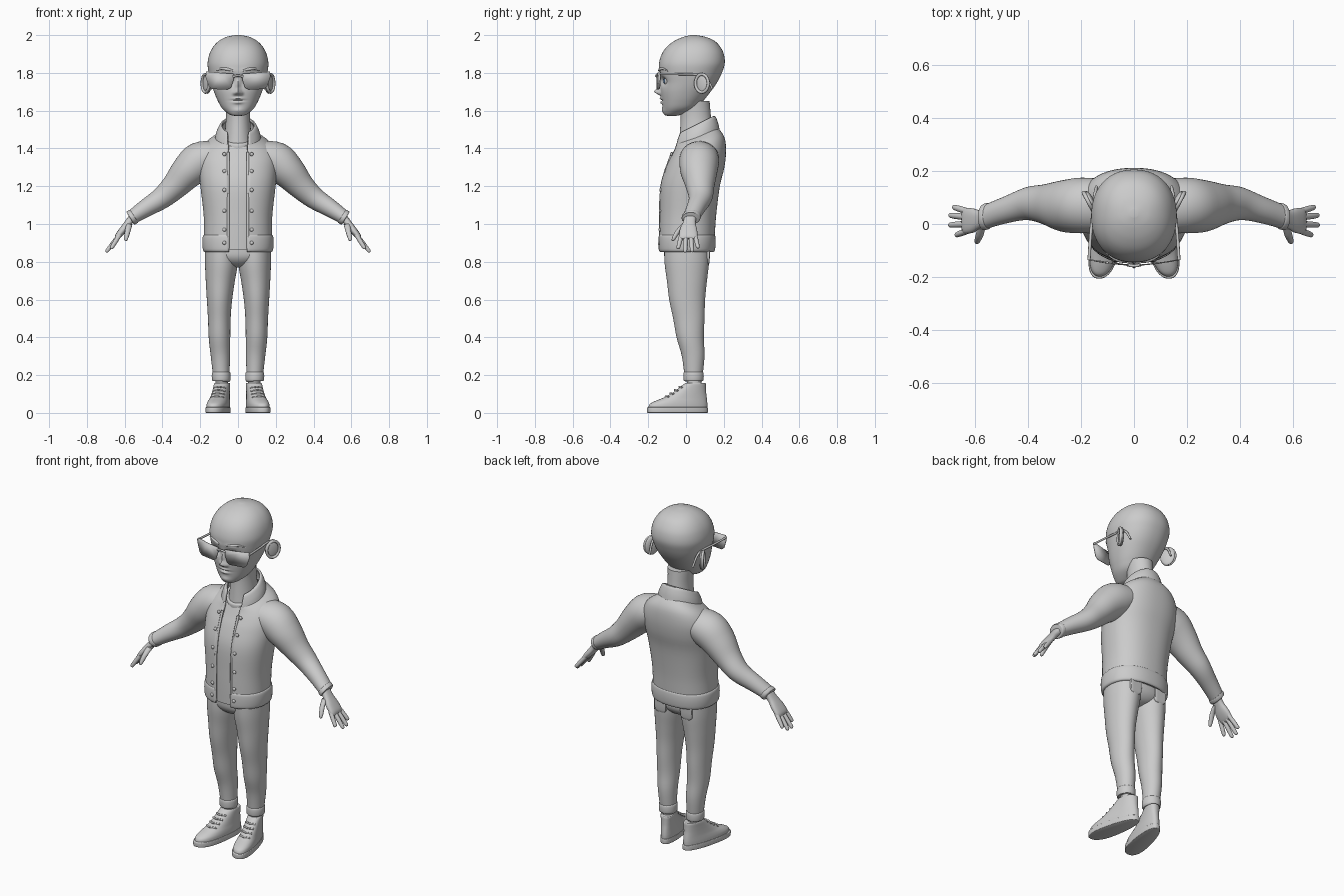
import bpy, bmesh, math
from mathutils import Vector, Matrix


def finish(bm, name, mirror=False, thick=0, color=None, angle=40):
    bmesh.ops.recalc_face_normals(bm, faces=bm.faces)
    me = bpy.data.meshes.new(name)
    bm.to_mesh(me)
    bm.free()
    ob = bpy.data.objects.new(name, me)
    bpy.context.collection.objects.link(ob)
    bpy.ops.object.select_all(action='DESELECT')
    ob.select_set(True)
    bpy.context.view_layer.objects.active = ob
    bpy.ops.object.shade_smooth_by_angle(angle=math.radians(angle))
    if thick:
        m = ob.modifiers.new("thickness", 'SOLIDIFY')
        m.thickness, m.offset = thick, 0
    if mirror:
        m = ob.modifiers.new("mirror", 'MIRROR')
        m.use_mirror_merge = False
    if color:
        mat = bpy.data.materials.new(name)
        mat.diffuse_color = color
        me.materials.append(mat)
    return ob


def spline(rows, steps):
    """Catmull-Rom through rows of equal length."""
    out = []
    for i in range(len(rows) - 1):
        a, b, c, d = (rows[max(0, min(len(rows) - 1, i + k))] for k in (-1, 0, 1, 2))
        for s in range(steps):
            t = s / steps
            out.append([q + .5 * t * (r - p + t * (2*p - 5*q + 4*r - w + t * (3*(q - r) + w - p)))
                        for p, q, r, w in zip(a, b, c, d)])
    return out + [list(rows[-1])]


def tube(name, rows, n=32, e=2.0, steps=4, gap=0, fn=None, **kw):
    """Loft of superellipses; row = x, y, z, radius in xz plane, radius in y, tilt.
    gap > 0 leaves the front open to that half width."""
    rows = spline([tuple(r) + (0,) * (6 - len(r)) for r in rows], steps)
    bm = bmesh.new()
    rings = []
    for i, (x, y, z, ra, rb, tilt) in enumerate(rows):
        p, q = rows[max(0, i - 1)], rows[min(len(rows) - 1, i + 1)]
        tx, tz = q[0] - p[0], q[2] - p[2]
        l = math.hypot(tx, tz) or 1
        tx, tz, ra, rb = tx / l, tz / l, max(ra, .001), max(rb, .001)
        a0 = math.asin(min(1, gap / ra) ** (e / 2))
        ring = []
        for k in range(n + 1 if gap else n):
            t = a0 + (2 * math.pi - 2 * a0) * k / n
            s, c = math.sin(t), math.cos(t)
            u = ra * math.copysign(abs(s) ** (2 / e), s)
            v = -rb * math.copysign(abs(c) ** (2 / e), c)
            co = Vector((x + tz * u, y + v, z - tx * u + tilt * v))
            ring.append(bm.verts.new(fn(co) if fn else co))
        rings.append(ring)
    for r, s in zip(rings, rings[1:]):
        for k in range(n):
            j = (k + 1) if gap else (k + 1) % n
            bm.faces.new((r[k], r[j], s[j], s[k]))
    if not gap:
        bm.faces.new(rings[0])
        bm.faces.new(rings[-1])
    return finish(bm, name, **kw)


def ball(name, pos, scale, rot=0, **kw):
    bm = bmesh.new()
    m = Matrix.Translation(pos) @ Matrix.Rotation(rot, 4, 'Z') @ Matrix.Diagonal((*scale, 1))
    bmesh.ops.create_uvsphere(bm, u_segments=24, v_segments=14, radius=1, matrix=m)
    return finish(bm, name, **kw)


def wire(name, pts, r, cyclic=False):
    cu = bpy.data.curves.new(name, 'CURVE')
    cu.dimensions, cu.bevel_depth, cu.bevel_resolution, cu.use_fill_caps = '3D', r, 3, True
    sp = cu.splines.new('POLY')
    pts = pts if cyclic else spline(pts, 5)
    sp.points.add(len(pts) - 1)
    for p, co in zip(sp.points, pts):
        p.co = (*co, 1)
    sp.use_cyclic_u, sp.use_smooth = cyclic, True
    ob = bpy.data.objects.new(name, cu)
    bpy.context.collection.objects.link(ob)
    ob.modifiers.new("mirror", 'MIRROR').use_mirror_merge = False
    return ob


def front_y(rows, x, z, e):
    """Front surface of a vertical loft at x, z."""
    for a, b in zip(rows, rows[1:]):
        if a[2] <= z <= b[2]:
            t = (z - a[2]) / (b[2] - a[2])
            y, ra, rb = (a[i] + t * (b[i] - a[i]) for i in (1, 3, 4))
            return y - rb * (1 - (x / ra) ** e) ** (1 / e)


# head: half width, front y and back y at each height, then facial bumps
HEAD = [(0, (f + b) / 2, z, w, (b - f) / 2) for z, w, f, b in (
    (1.573, .02, -.10, -.05), (1.58, .045, -.114, -.02), (1.61, .082, -.122, .05),
    (1.65, .106, -.128, .09), (1.70, .127, -.135, .13), (1.75, .143, -.135, .165),
    (1.80, .155, -.142, .19), (1.85, .161, -.143, .205), (1.90, .151, -.128, .20),
    (1.94, .130, -.10, .18), (1.97, .10, -.06, .15), (1.99, .062, -.015, .105), (2.0, .015, .025, .055))]
BUMPS = [(0, 1.70, .014, .015, -.032), (0, 1.735, .011, .025, -.018), (.017, 1.692, .009, .010, -.014),
         (.058, 1.757, .03, .02, .025), (.05, 1.81, .035, .012, -.005), (0, 1.664, .025, .006, -.010),
         (0, 1.643, .022, .007, -.010), (0, 1.654, .035, .004, .005), (0, 1.60, .03, .015, -.008)]


def face(v):
    if v.y < 0:
        v.y += sum(d * math.exp(-((abs(v.x) - x) / sx) ** 2 - ((v.z - z) / sz) ** 2)
                   for x, z, sx, sz, d in BUMPS)
    return v


tube("head", HEAD, n=112, e=2.2, steps=10, fn=face, angle=60)
tube("neck", [(0, .05, 1.40, .08, .09), (0, .055, 1.48, .07, .088), (0, .052, 1.57, .064, .08),
              (0, .045, 1.65, .07, .08)])
ball("eyes", (.058, -.087, 1.757), (.03, .03, .03), mirror=True)
ball("irises", (.058, -.115, 1.757), (.014, .005, .014), mirror=True, color=(.02, .2, .7, 1))
tube("eyebrows", [(x, front_y(HEAD, x, z, 2.2) - .003, z, r, r) for x, z, r in (
    (.025, 1.812, .004), (.06, 1.82, .008), (.09, 1.822, .006), (.118, 1.81, .002))], n=10, mirror=True)

# ears with a raised rim
ball("ears", (.163, .087, 1.745), (.013, .042, .056), -.5, mirror=True)
wire("ear_rims", [(.172 + .018 * math.cos(a), .084 + .034 * math.cos(a), 1.745 + .048 * math.sin(a))
                  for a in (i * math.pi / 12 for i in range(24))], .008, True)

# glasses: rims, lenses, bridge, temples
OUT = [(.02, 1.795), (.09, 1.80), (.168, 1.807), (.172, 1.78), (.155, 1.728), (.138, 1.714),
       (.055, 1.712), (.037, 1.722), (.024, 1.76)]
for name, thick in (("lenses", .004), ("glasses_rims", .014)):
    bm = bmesh.new()
    f = bm.faces.new([bm.verts.new((x, -.155 + .7 * x * x, z)) for x, z in OUT])
    bmesh.ops.inset_region(bm, faces=[f], thickness=.009)
    if name == "glasses_rims":
        bmesh.ops.delete(bm, geom=[f], context='FACES')
    finish(bm, name, mirror=True, thick=thick)
wire("glasses_bridge", [(0, -.158, 1.785), (.012, -.157, 1.784), (.026, -.154, 1.78)], .006)
wire("glasses_temples", [(.17, -.137, 1.795), (.163, -.03, 1.793), (.152, .07, 1.79),
                         (.148, .11, 1.77), (.142, .14, 1.715)], .006)

# torso: shirt inside an open jacket
TORSO = [(0, .002, .862, .176, .140), (0, .004, .95, .174, .143), (0, .008, 1.05, .176, .146),
         (0, .020, 1.20, .193, .153), (0, .047, 1.30, .203, .150), (0, .065, 1.37, .198, .141, .1),
         (0, .070, 1.425, .165, .128, .25), (0, .055, 1.46, .105, .110, .4)]
tube("shirt", [(r[0], r[1], r[2], r[3] - .009, r[4] - .009, *r[5:]) for r in TORSO[:-1]]
     + [(0, .055, 1.45, .085, .098, .4)], n=64, e=2.3)
tube("shirt_neckband", [(0, .053, 1.435, .088, .10, .35), (0, .053, 1.455, .086, .099, .35),
                        (0, .053, 1.46, .07, .085, .35)], n=48)
tube("jacket_body", TORSO, n=72, e=2.3, gap=.05, thick=.012)
tube("jacket_hem", [(0, .003, .855, .172, .139), (0, .003, .862, .182, .147), (0, .004, .90, .186, .150),
                    (0, .004, .935, .183, .148), (0, .004, .942, .173, .142)], n=72, e=2.3, gap=.048, thick=.006)
tube("jacket_collar", [(0, .055, 1.445, .116, .117, .4), (0, .054, 1.48, .108, .110, .45),
                       (0, .052, 1.512, .093, .100, .5), (0, .052, 1.517, .084, .093, .5)],
     n=56, gap=.055, thick=.014)
for i, z in enumerate((.90, .97, 1.07, 1.18, 1.28, 1.37)):
    ball(f"jacket_button_{i + 1}", (.072, front_y(TORSO, .072, z, 2.3) - (.012 if i == 0 else .008), z),
         (.010, .007, .010), mirror=True)
wire("jacket_front_edge", [(.052, front_y(TORSO, .052, z, 2.3) - .002, z)
                           for z in (.87, .95, 1.05, 1.15, 1.25, 1.33, 1.38)], .007)

# sleeves and cuffs
tube("sleeves", [(.11, .07, 1.36, .08, .10), (.20, .07, 1.333, .102, .105), (.268, .068, 1.275, .090, .097),
                 (.335, .074, 1.20, .071, .076), (.405, .077, 1.137, .058, .062),
                 (.49, .052, 1.083, .047, .051), (.565, .026, 1.033, .037, .046)], n=40, mirror=True)
tube("sleeve_cuffs", [(.55, .031, 1.043, .036, .045), (.553, .030, 1.041, .041, .050),
                      (.567, .026, 1.031, .040, .049), (.57, .025, 1.029, .033, .042)], mirror=True)

# hands
tube("palms", [(.55, .025, 1.045, .022, .032), (.582, .017, 1.005, .019, .034), (.61, .013, .968, .019, .046),
               (.637, .012, .935, .015, .048), (.648, .012, .921, .006, .040)], e=2.5, mirror=True)
for name, y0, y1, x1, z1 in (("index", -.024, -.042, .673, .868), ("middle", 0, -.004, .699, .850),
                             ("ring", .025, .033, .698, .852), ("little", .047, .064, .683, .872)):
    x0, z0 = .625, .945
    tube(name + "_fingers", [(x0 + (x1 - x0) * t, y0 + (y1 - y0) * t, z0 + (z1 - z0) * t, r, r)
                             for t, r in ((0, .012), (.5, .012), (.9, .010), (.98, .006), (1, .001))],
         n=14, mirror=True)
tube("thumbs", [(.575, -.005, 1.0, .016, .016), (.583, -.038, .967, .015, .015), (.591, -.060, .932, .012, .012),
                (.594, -.068, .915, .008, .008), (.595, -.070, .909, .001, .001)], n=16, mirror=True)

# trousers
tube("trouser_seat", [(0, .003, .96, .16, .118), (0, .003, .87, .172, .121), (0, .004, .82, .165, .115),
                      (0, .005, .785, .09, .085), (0, .005, .77, .03, .04)], n=48, e=2.2)
tube("trouser_legs", [(.088, .003, .90, .085, .118), (.088, .004, .80, .087, .118), (.094, .005, .70, .077, .106),
                      (.098, .006, .60, .067, .095), (.099, .015, .50, .060, .083), (.098, .022, .40, .057, .072),
                      (.093, .038, .30, .051, .060), (.088, .040, .18, .042, .046)], n=40, mirror=True)
tube("trouser_cuffs", [(.088, .040, .168, .041, .045), (.088, .040, .172, .048, .052), (.089, .040, .195, .050, .054),
                       (.089, .040, .214, .048, .052), (.089, .040, .219, .041, .045)], mirror=True)
tube("back_pockets", [(.085, .113, .785, .02, .007), (.085, .116, .80, .036, .009), (.085, .118, .86, .038, .009)],
     n=32, e=5, steps=2, mirror=True)
tube("ankles", [(.086, .042, .20, .033, .038), (.086, .045, .12, .035, .04)], mirror=True)


# shoes: lofted straight, then widened at the toe and turned outwards
def splay(v):
    v.x = .085 + (.04 - v.y) * .19 + v.x * (1 - .9 * (max(v.y, -.17) + .1))
    return v


def shoe_rows(data):
    return [(0, (f + b) / 2, z, w, (b - f) / 2) for z, w, f, b in data]


tube("shoe_soles", shoe_rows([(0, .055, -.202, .112), (.004, .058, -.206, .116), (.026, .058, -.206, .116),
                              (.030, .055, -.20, .112)]), n=48, e=2.4, fn=splay, mirror=True)
tube("shoe_uppers", shoe_rows([(.02, .055, -.20, .112), (.045, .055, -.193, .113), (.062, .053, -.165, .112),
                               (.08, .050, -.12, .110), (.105, .048, -.075, .107), (.13, .047, -.04, .106),
                               (.155, .046, -.008, .105), (.158, .040, 0, .098), (.145, .036, .004, .094)]),
     n=48, e=2.3, fn=splay, mirror=True)
for i, (y, z) in enumerate(((-.108, .088), (-.083, .104), (-.060, .121), (-.036, .138))):
    wire(f"shoe_lace_{i + 1}", [splay(Vector((x, y + abs(x) * .5, z - abs(x) * .15)))
                                for x in (-.034, -.017, 0, .017, .034)], .005)
